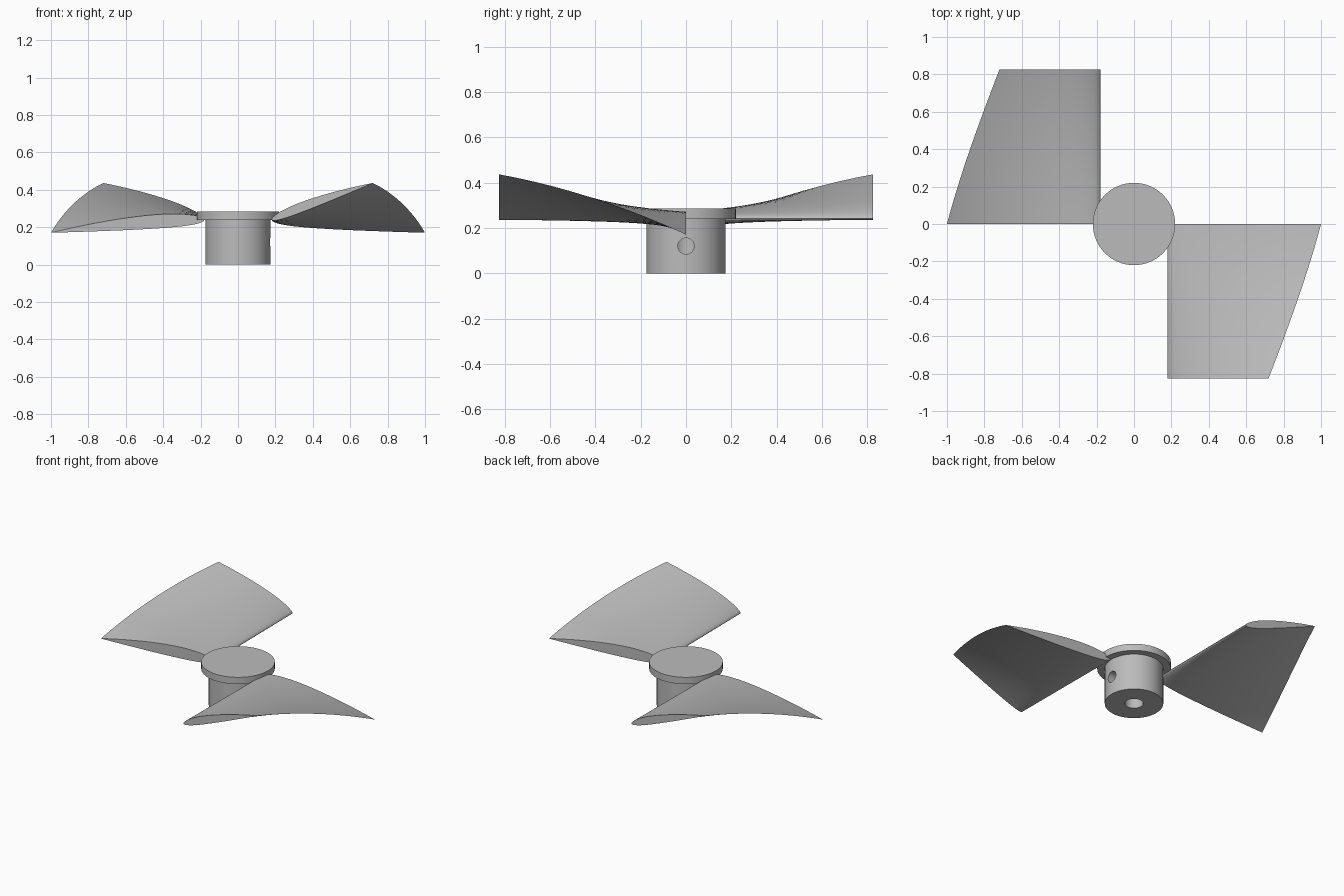
import bpy, bmesh, math
from mathutils import Matrix

cube = bpy.data.objects.get("Cube")
if cube:
    bpy.data.objects.remove(cube)

GREY = (0.5, 0.5, 0.5, 1)
mat = bpy.data.materials.new("plain grey")
mat.use_nodes = True
mat.diffuse_color = GREY
mat.node_tree.nodes["Principled BSDF"].inputs["Base Color"].default_value = GREY


def finish(bm, name):
    bmesh.ops.recalc_face_normals(bm, faces=bm.faces)
    mesh = bpy.data.meshes.new(name)
    bm.to_mesh(mesh)
    bm.free()
    mesh.materials.append(mat)
    ob = bpy.data.objects.new(name, mesh)
    bpy.context.collection.objects.link(ob)
    return ob


def smooth(ob):
    bpy.ops.object.select_all(action='DESELECT')
    ob.select_set(True)
    bpy.context.view_layer.objects.active = ob
    bpy.ops.object.shade_smooth_by_angle(angle=math.radians(30))


# Hub with flange and blind bore, turned around z
def make_hub(steps=64):
    profile = [(0, 0.2), (0.055, 0.2), (0.055, 0), (0.175, 0),
               (0.175, 0.24), (0.22, 0.24), (0.22, 0.285), (0, 0.285)]
    bm = bmesh.new()
    verts = [bm.verts.new((r, 0, z)) for r, z in profile]
    edges = [bm.edges.new(pair) for pair in zip(verts, verts[1:])]
    bmesh.ops.spin(bm, geom=verts + edges, cent=(0, 0, 0), axis=(0, 0, 1),
                   angle=2 * math.pi, steps=steps)
    bmesh.ops.remove_doubles(bm, verts=bm.verts, dist=0.0005)
    return finish(bm, "hub")


# Set screw hole through one wall of the hub, into the bore
def drill_hub(hub):
    bm = bmesh.new()
    turn = Matrix.Translation((0.13, 0, 0.12)) @ Matrix.Rotation(math.pi / 2, 4, 'Y')
    bmesh.ops.create_cone(bm, cap_ends=True, segments=32, radius1=0.036,
                          radius2=0.036, depth=0.24, matrix=turn)
    cutter = finish(bm, "screw_hole_cutter")
    cutter.hide_render = True
    mod = hub.modifiers.new("screw hole", 'BOOLEAN')
    mod.operation = 'DIFFERENCE'
    mod.solver = 'EXACT'
    mod.object = cutter
    bpy.context.view_layer.objects.active = hub
    bpy.ops.object.modifier_apply(modifier=mod.name)
    bpy.data.objects.remove(cutter)


# Closed cambered aerofoil on a unit chord, nose at the origin
def aerofoil(n=24, thick=0.09, camber=0.015, peak=0.4):
    def surface(u, side):
        half = 5 * thick * (0.2969 * math.sqrt(u) - 0.126 * u - 0.3516 * u**2
                            + 0.2843 * u**3 - 0.1036 * u**4)
        span = peak if u < peak else 1 - peak
        return u, camber * (1 - ((u - peak) / span)**2) + side * half

    us = [(1 - math.cos(math.pi * i / n)) / 2 for i in range(n + 1)]
    return ([surface(u, 1) for u in reversed(us)]
            + [surface(u, -1) for u in us[1:-1]])


# Blade lofted along y: the chord shrinks and twists about its nose
def make_blade(name, turn, stations=24):
    bm = bmesh.new()
    section = aerofoil()
    rings = []
    for i in range(stations + 1):
        t = i / stations
        chord = 0.823 + (0.574 - 0.823) * t
        a = math.radians(-4.9 + 24.8 * t)
        rings.append([bm.verts.new((
            0.18 + chord * (u * math.cos(a) - w * math.sin(a)),
            -0.825 * t,
            0.241 + chord * (u * math.sin(a) + w * math.cos(a))))
            for u, w in section])
    count = len(section)
    for r0, r1 in zip(rings, rings[1:]):
        for j in range(count):
            k = (j + 1) % count
            bm.faces.new((r0[j], r0[k], r1[k], r1[j]))
    bm.faces.new(rings[0])
    bm.faces.new(rings[-1])
    bmesh.ops.rotate(bm, verts=bm.verts, cent=(0, 0, 0),
                     matrix=Matrix.Rotation(turn, 3, 'Z'))
    return finish(bm, name)


hub = make_hub()
drill_hub(hub)
smooth(hub)
for name, turn in (("left_blade", 0), ("right_blade", math.pi)):
    smooth(make_blade(name, turn))
